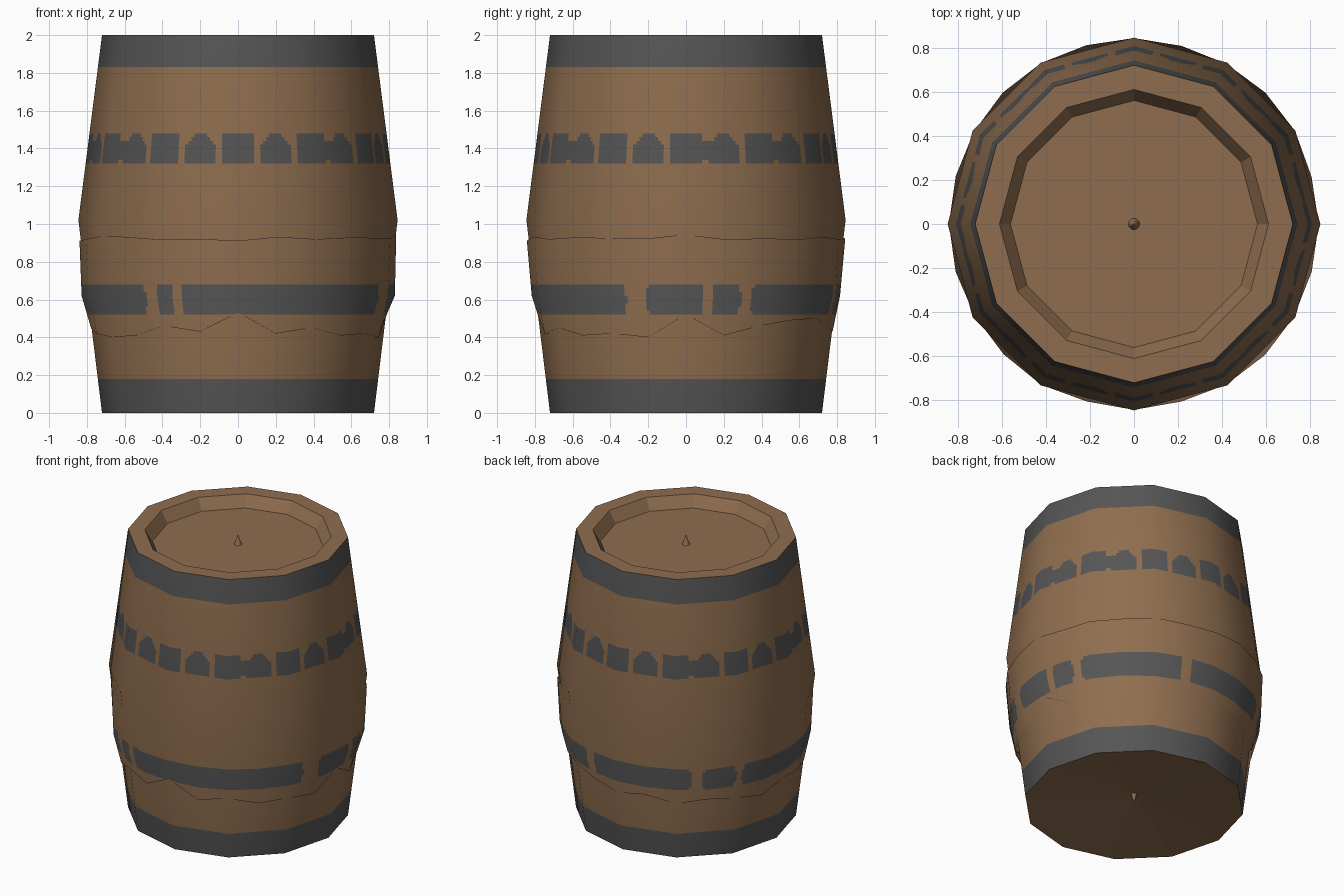
import bpy, bmesh, math, random
from math import cos, sin, pi, radians

if "Cube" in bpy.data.objects:
    bpy.data.objects.remove(bpy.data.objects["Cube"])

random.seed(4)
N = 288            # columns round the side, 1.25 degrees each
STEP = 360 / N


def material(name, rgb):
    m = bpy.data.materials.new(name)
    m.diffuse_color = (*rgb, 1)
    m.use_nodes = True
    m.node_tree.nodes["Principled BSDF"].inputs["Base Color"].default_value = m.diffuse_color
    return m


wood = material("brown_wood", (0.275, 0.155, 0.078))
iron = material("dark_iron", (0.094, 0.091, 0.091))


def barrel_r(z):
    # straight taper either side of the belly
    return 0.72 + 0.125 * (z / 1.02 if z < 1.02 else (2 - z) / 0.98)


def polygon(a, sides):
    # radius factor of a regular polygon at angle a (degrees)
    s = 360 / sides
    return cos(radians(s / 2)) / cos(radians(a % s - s / 2))


def make_object(name, bm):
    me = bpy.data.meshes.new(name)
    bm.to_mesh(me)
    bm.free()
    me.materials.append(wood)
    me.materials.append(iron)
    ob = bpy.data.objects.new(name, me)
    bpy.context.collection.objects.link(ob)
    return ob


def side_grid(name, rows, point, is_iron):
    # wrapped grid: point(a, row) gives radius and height, is_iron(a, z) the colour
    bm = bmesh.new()
    grid = []
    for row in rows:
        ring = []
        for i in range(N):
            a = i * STEP
            r, z = point(a, row)
            ring.append(bm.verts.new((r * cos(radians(a)), r * sin(radians(a)), z)))
        grid.append(ring)
    for lo, hi in zip(grid, grid[1:]):
        for i in range(N):
            k = (i + 1) % N
            f = bm.faces.new((lo[i], lo[k], hi[k], hi[i]))
            f.smooth = True
            f.material_index = int(is_iron((i + 0.5) * STEP, f.calc_center_median().z))
    ob = make_object(name, bm)
    # round shading over the flat staves
    normals = []
    for v in ob.data.vertices:
        n = v.co.copy()
        n.z = 0
        n.normalize()
        n.z = (v.co.z - 1) * 0.13
        normals.append(n.normalized())
    ob.data.normals_split_custom_set_from_vertices(normals)
    return ob


# Barrel side: full end hoops and a broken upper hoop
joined = {0, 30, 180, 270 + 30, 120, 210}   # patches that touch the next one


def side_iron(a, z):
    if z < 0.18 or z > 1.83:
        return True
    if not 1.32 < z < 1.48:
        return False
    k = round(a / 15)
    d = a - k * 15
    left = (k * 15) % 360
    gap = left if d > 0 else (left - 15) % 360
    if gap in joined and 1.35 < z < 1.44:
        return True
    half = 5.7
    if k % 2:                                # rounded corners on every other patch
        half -= max(0, z - 1.42) * 55
    return abs(d) < half


rows = [0, 0.18, 0.4, 0.6, 0.8, 1.02, 1.2] + [1.32 + 0.02 * i for i in range(9)]
rows += [1.65, 1.83, 2.0]
side_grid("barrel_side", rows,
          lambda a, z: (barrel_r(z) * polygon(a, 12), z), side_iron)

# Crumpled wrap round the lower half, lower edge heights every 15 degrees from the front
edge = [0.53, 0.42, 0.45, 0.41, 0.42, 0.40, 0.52, 0.41, 0.46, 0.49, 0.50, 0.47,
        0.43, 0.46, 0.41, 0.44, 0.42, 0.39, 0.45, 0.42, 0.40, 0.41, 0.46, 0.43]
mid_r = [0.822 + random.uniform(-0.01, 0.01) for _ in edge]
top_r = [0.838 + random.uniform(-0.006, 0.006) for _ in edge]
top_z = [0.93 + random.uniform(-0.02, 0.015) for _ in edge]


def around(values, a):
    t = ((a + 90) % 360) / 15
    i = int(t)
    return values[i % 24] + (values[(i + 1) % 24] - values[i % 24]) * (t - i)


def wrap_point(a, row):
    zb, zt = around(edge, a), around(top_z, a)
    p = polygon(a, 24)
    rb, rm, rt = barrel_r(zb) + 0.003, around(mid_r, a), around(top_r, a)
    if row == "under":
        return rb * p - 0.04, zb
    if row == "over":
        return rt * p - 0.04, zt
    if row == "bottom":
        return rb * p, zb
    if row == "top":
        return rt * p, zt
    z = max(row, zb + 0.002)
    if z < 0.62:
        r = rb + (rm - rb) * (z - zb) / (0.62 - zb)
    else:
        r = rm + (rt - rm) * (z - 0.62) / (zt - 0.62)
    return r * p, z


# gaps in the lower hoop: centre angle and half width
gaps = [(236, 2.5), (247, 1.5), (341, 4), (8, 1.5), (23, 2), (75, 2), (130, 2.5), (150, 1.5)]


def wrap_iron(a, z):
    if not 0.52 < z < 0.68:
        return False
    return not any(abs(a - c) < w + 12 * abs(z - 0.6) for c, w in gaps)


wrap_rows = ["under", "bottom"] + [0.52 + 0.02 * i for i in range(9)] + [0.8, "top", "over"]
side_grid("lower_wrap", wrap_rows, wrap_point, wrap_iron)


def lathe(name, profile, sides, flip=False):
    # profile of (radius, height); radius 0 closes to a point
    bm = bmesh.new()
    rings = []
    for r, z in profile:
        if r == 0:
            rings.append([bm.verts.new((0, 0, z))] * sides)
        else:
            rings.append([bm.verts.new((r * cos(2 * pi * i / sides), r * sin(2 * pi * i / sides), z))
                          for i in range(sides)])
    for lo, hi in zip(rings, rings[1:]):
        for i in range(sides):
            k = (i + 1) % sides
            loop = [lo[i], lo[k], hi[k], hi[i]]
            bm.faces.new(list(dict.fromkeys(loop[::-1] if flip else loop)))
    return make_object(name, bm)


# Lid with raised rim, shallow hollow base, and a small peg on each end
lathe("lid", [(0.72, 2), (0.61, 2), (0.56, 1.92), (0, 1.92)], 12)
lathe("base", [(0.72, 0), (0, 0.08)], 12, flip=True)
lathe("lid_peg", [(0.026, 1.92), (0, 1.99)], 12)
lathe("base_peg", [(0.02, 0.08), (0, 0.015)], 12, flip=True)
